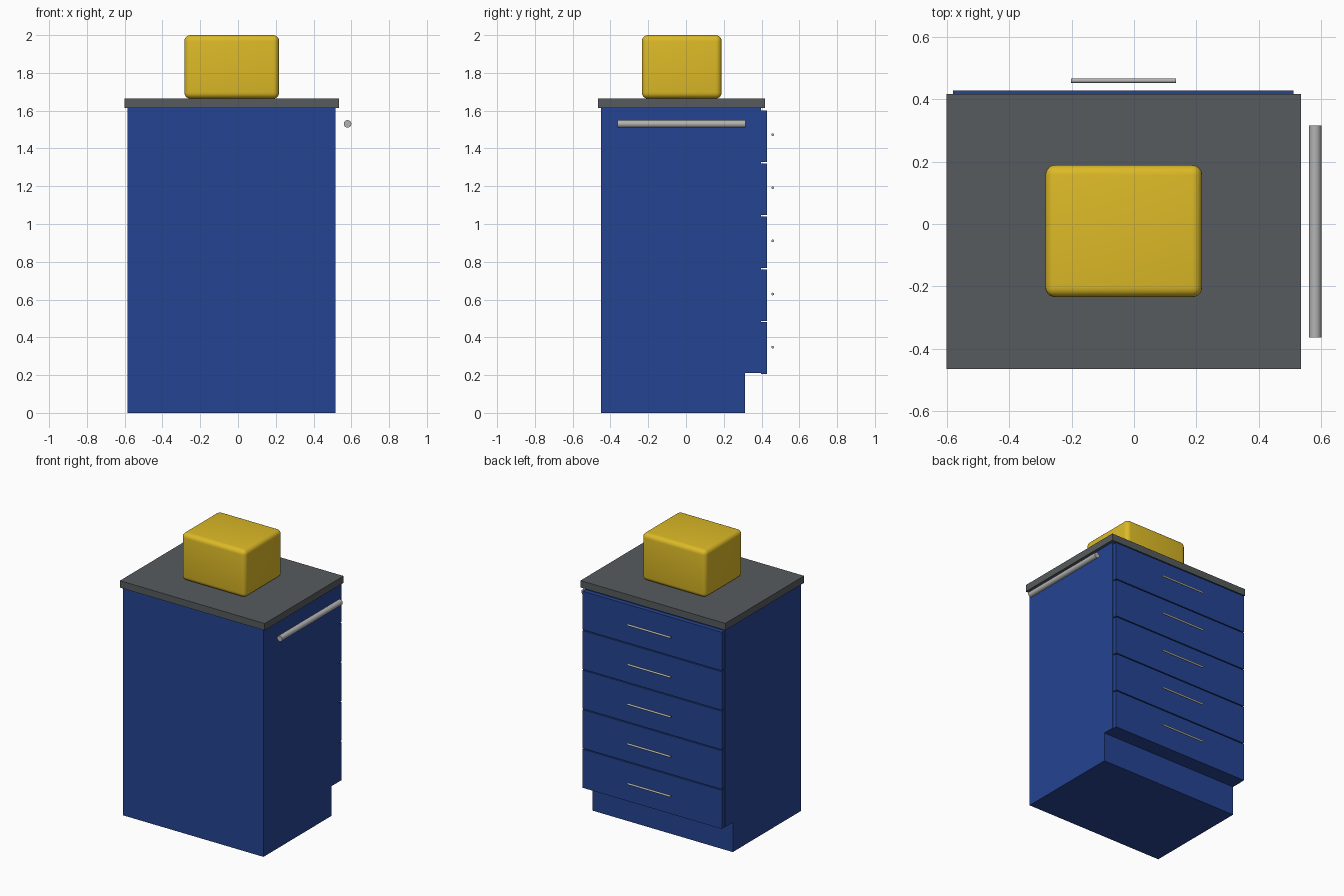
import bpy
import bmesh
from math import radians
from mathutils import Matrix, Vector

cube = bpy.data.objects.get("Cube")
if cube:
    bpy.data.objects.remove(cube, do_unlink=True)


def material(name, rgb):
    mat = bpy.data.materials.new(name)
    mat.use_nodes = True
    mat.diffuse_color = (*rgb, 1)
    bsdf = mat.node_tree.nodes["Principled BSDF"]
    bsdf.inputs["Base Color"].default_value = (*rgb, 1)
    bsdf.inputs["Roughness"].default_value = 0.5
    return mat


blue = material("blue paint", (0.018, 0.058, 0.29))
grey = material("dark grey worktop", (0.095, 0.105, 0.11))
yellow = material("yellow enamel", (0.72, 0.49, 0.02))
steel = material("brushed steel", (0.45, 0.45, 0.45))


def finish(name, bm, mat):
    bmesh.ops.recalc_face_normals(bm, faces=bm.faces)
    mesh = bpy.data.meshes.new(name)
    bm.to_mesh(mesh)
    bm.free()
    mesh.materials.append(mat)
    obj = bpy.data.objects.new(name, mesh)
    bpy.context.collection.objects.link(obj)
    return obj


def smooth(obj, angle):
    bpy.ops.object.select_all(action="DESELECT")
    obj.select_set(True)
    bpy.context.view_layer.objects.active = obj
    bpy.ops.object.shade_smooth_by_angle(angle=radians(angle))


def box(name, low, high, mat, bevel=0):
    low, high = Vector(low), Vector(high)
    bm = bmesh.new()
    bmesh.ops.create_cube(bm, size=1, matrix=Matrix.Translation((low + high) / 2)
                          @ Matrix.Diagonal((*(high - low), 1)))
    if bevel:
        bmesh.ops.bevel(bm, geom=bm.edges[:], offset=bevel, segments=5,
                        profile=0.5, affect="EDGES")
    obj = finish(name, bm, mat)
    if bevel:
        smooth(obj, 40)
    return obj


def rod(name, start, end, radius):
    start, end = Vector(start), Vector(end)
    axis = end - start
    turn = axis.to_track_quat("Z", "Y").to_matrix().to_4x4()
    bm = bmesh.new()
    bmesh.ops.create_cone(bm, cap_ends=True, segments=32, radius1=radius,
                          radius2=radius, depth=axis.length,
                          matrix=Matrix.Translation((start + end) / 2) @ turn)
    smooth(finish(name, bm, steel), 40)


# Cabinet body with a toe recess, extruded from its side profile
left, right = -0.585, 0.515
profile = [(-0.45, 0), (0.312, 0), (0.312, 0.21), (0.397, 0.21),
           (0.397, 1.615), (-0.45, 1.615)]
bm = bmesh.new()
side = bm.faces.new([bm.verts.new((left, y, z)) for y, z in profile])
extruded = bmesh.ops.extrude_face_region(bm, geom=[side])["geom"]
bmesh.ops.translate(bm, vec=(right - left, 0, 0),
                    verts=[v for v in extruded if isinstance(v, bmesh.types.BMVert)])
# Keep the closing face so the body is solid
if not side.is_valid:
    bmesh.ops.holes_fill(bm, edges=[e for e in bm.edges if e.is_boundary])
finish("cabinet_body", bm, blue)

# Drawer fronts and their bar handles
pitch = 0.28
for i in range(5):
    bottom = 0.207 + i * pitch
    box(f"drawer_front_{i + 1}", (-0.58, 0.397, bottom),
        (0.511, 0.428, bottom + pitch - 0.007), blue)
    z = 0.348 + i * 0.2813
    rod(f"drawer_handle_{i + 1}", (-0.202, 0.459, z), (0.135, 0.459, z), 0.007)

# Worktop, towel rail and the rounded appliance on top
box("worktop", (-0.6, -0.465, 1.615), (0.535, 0.417, 1.664), grey)
rod("towel_rail", (0.58, -0.363, 1.53), (0.58, 0.315, 1.53), 0.02)
box("rounded_box", (-0.284, -0.234, 1.664), (0.218, 0.189, 2), yellow, bevel=0.032)
